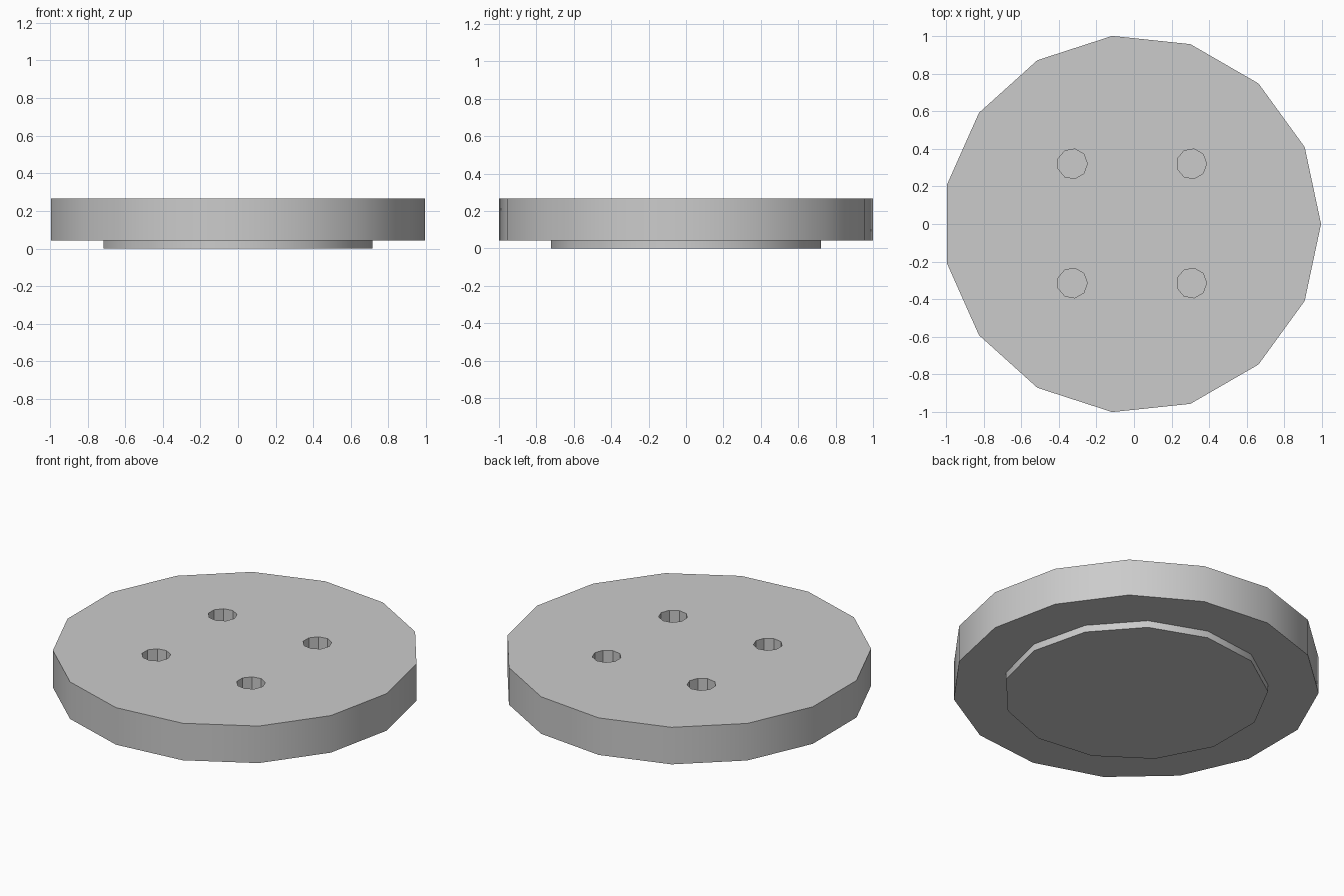
import bpy
import math

if "Cube" in bpy.data.objects:
    bpy.data.objects.remove(bpy.data.objects["Cube"], do_unlink=True)

CENTRE_X = -0.011
BASE_TOP = 0.042
PLATE_TOP = 0.266

grey = bpy.data.materials.new("light_grey")
grey.use_nodes = True
colour = (0.6, 0.6, 0.6, 1.0)
grey.diffuse_color = colour
grey.node_tree.nodes["Principled BSDF"].inputs["Base Color"].default_value = colour


def disc(name, sides, radius, bottom, top, x=CENTRE_X, y=0.0):
    """Upright prism whose first corner points along +x."""
    bpy.ops.mesh.primitive_cylinder_add(
        vertices=sides, radius=radius, depth=top - bottom,
        location=(x, y, (bottom + top) / 2))
    obj = bpy.context.object
    obj.name = name
    # The primitive starts at +y, so turn it to start at +x
    obj.rotation_euler.z = -math.pi / 2
    bpy.ops.object.transform_apply(location=False, rotation=True, scale=False)
    obj.data.materials.append(grey)
    return obj


# Wide plate and the thinner raised disc beneath it
plate = disc("plate", 15, 1.0055, BASE_TOP, PLATE_TOP)
base = disc("base_disc", 13, 0.726, 0.0, BASE_TOP)

# Four bolt holes drilled down through the plate
for sx in (-1, 1):
    for sy in (-1, 1):
        cutter = disc("hole_cutter", 9, 0.08, BASE_TOP - 0.03, PLATE_TOP + 0.05,
                      CENTRE_X + sx * 0.317, sy * 0.317 + 0.003)
        cutter.hide_render = True
        cut = plate.modifiers.new("bolt_hole", 'BOOLEAN')
        cut.operation = 'DIFFERENCE'
        cut.solver = 'EXACT'
        cut.object = cutter
        bpy.context.view_layer.objects.active = plate
        bpy.ops.object.modifier_apply(modifier=cut.name)
        bpy.data.objects.remove(cutter, do_unlink=True)

# Smooth rims, crisp top edges and faceted holes
for obj in (plate, base):
    bpy.ops.object.select_all(action='DESELECT')
    obj.select_set(True)
    bpy.context.view_layer.objects.active = obj
    bpy.ops.object.shade_smooth_by_angle(angle=math.radians(32))
